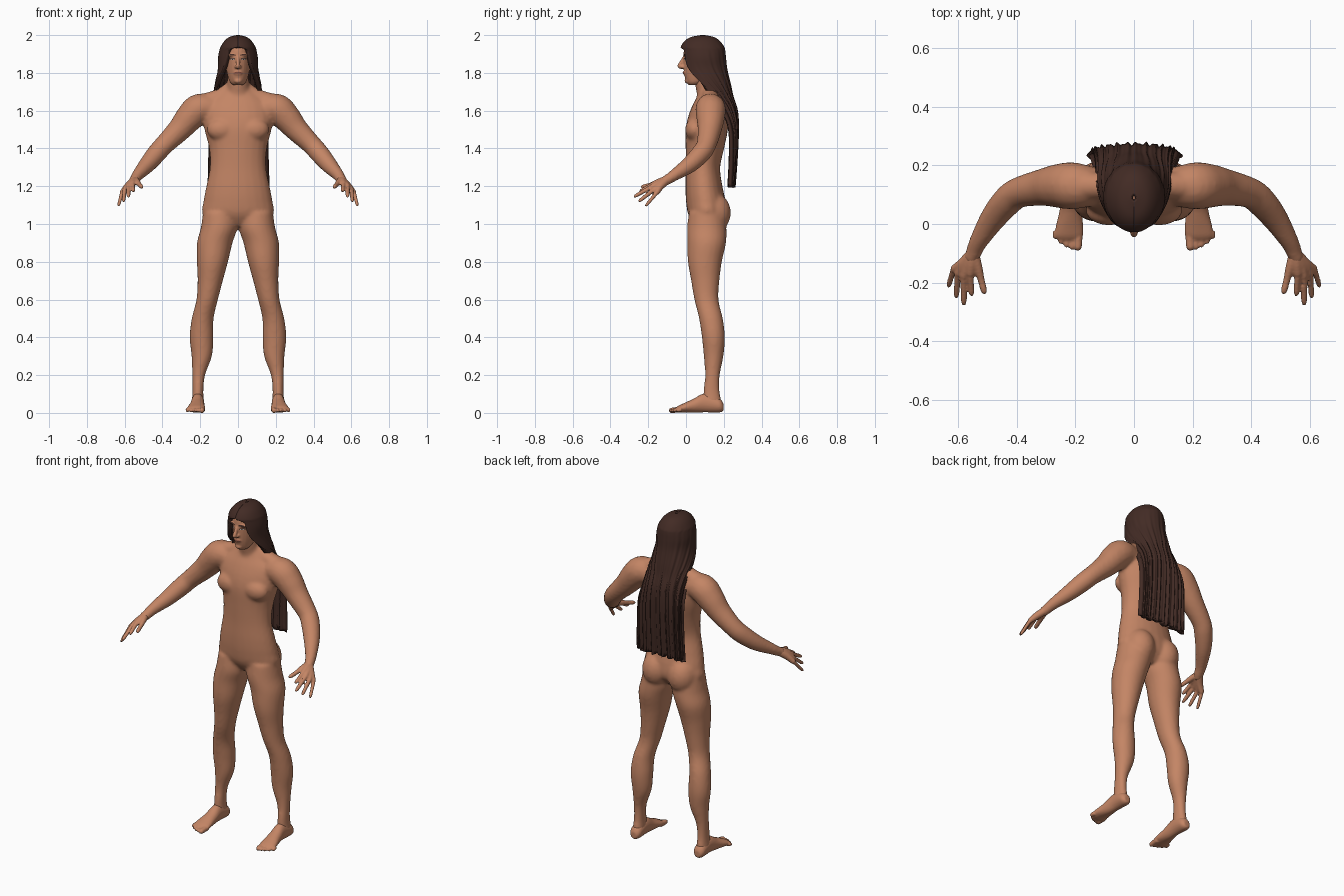
import bpy, bmesh, math
from mathutils import Vector

cube = bpy.data.objects.get("Cube")
if cube:
    bpy.data.objects.remove(cube)


def material(name, rgb):
    m = bpy.data.materials.new(name)
    m.use_nodes = True
    m.diffuse_color = (*rgb, 1)
    b = m.node_tree.nodes["Principled BSDF"]
    b.inputs["Base Color"].default_value = (*rgb, 1)
    b.inputs["Roughness"].default_value = 0.7
    return m


skin = material("skin", (0.55, 0.235, 0.13))
brown = material("hair_brown", (0.055, 0.024, 0.018))
lip = material("lip", (0.38, 0.13, 0.08))
white = material("eye_white", (0.6, 0.55, 0.5))


def smooth_rows(rows, steps):
    """Catmull-Rom interpolation through rows of numbers."""
    out = []
    for i in range(len(rows) - 1):
        a, b, c, d = (rows[max(0, min(len(rows) - 1, i + k))] for k in (-1, 0, 1, 2))
        for s in range(steps):
            t = s / steps
            out.append([0.5 * (2 * q + (r - p) * t + (2 * p - 5 * q + 4 * r - w) * t * t
                               + (3 * q - p - 3 * r + w) * t ** 3)
                        for p, q, r, w in zip(a, b, c, d)])
    return out + [list(rows[-1])]


def loft(bm, rings, n=24):
    """Closed skin over rings given as (centre, u axis, v axis)."""
    loops = []
    for c, u, v in rings:
        loops.append([bm.verts.new(c + u * math.cos(math.tau * k / n) + v * math.sin(math.tau * k / n))
                      for k in range(n)])
    faces = [bm.faces.new(loops[0]), bm.faces.new(loops[-1])]
    for a, b in zip(loops, loops[1:]):
        faces += [bm.faces.new((a[k], a[(k + 1) % n], b[(k + 1) % n], b[k])) for k in range(n)]
    bmesh.ops.recalc_face_normals(bm, faces=faces)


def column(bm, rows, side=1):
    """Stack of horizontal ellipses: z, x, y, rx, ry."""
    loft(bm, [(Vector((x * side, y, z)), Vector((rx, 0, 0)), Vector((0, ry, 0)))
              for z, x, y, rx, ry in smooth_rows(rows, 5)])


def tube(bm, rows, side=1):
    """Round limb along a path: x, y, z, radius."""
    pts = smooth_rows(rows, 5)
    pos = [Vector((p[0] * side, p[1], p[2])) for p in pts]
    rings = []
    for i, p in enumerate(pos):
        d = (pos[min(i + 1, len(pos) - 1)] - pos[max(i - 1, 0)]).normalized()
        u = d.orthogonal().normalized() if i == 0 else (u - d * u.dot(d)).normalized()
        rings.append((p, u * pts[i][3], d.cross(u) * pts[i][3]))
    loft(bm, rings, 16)


def digit(bm, a, b, r, side):
    """Finger or toe with a rounded tip ending at b."""
    a, b = Vector(a), Vector(b)
    tube(bm, [(*a.lerp(b, t), r * k) for t, k in ((0, 1.1), (0.5, 1), (0.85, 0.9), (1, 0.45))], side)


def ball(bm, centre, radii, side=1):
    x, y, z = centre
    new = bmesh.ops.create_uvsphere(bm, u_segments=20, v_segments=12, radius=1)["verts"]
    for v in new:
        v.co = Vector((x * side + v.co.x * radii[0], y + v.co.y * radii[1], z + v.co.z * radii[2]))


def make(name, bm, mat):
    me = bpy.data.meshes.new(name)
    bm.to_mesh(me)
    bm.free()
    me.materials.append(mat)
    me.shade_smooth()
    ob = bpy.data.objects.new(name, me)
    bpy.context.collection.objects.link(ob)
    return ob


def fuse(ob, voxel, rounds):
    """Blend overlapping volumes into one soft skin."""
    m = ob.modifiers.new("fuse", 'REMESH')
    m.mode, m.voxel_size, m.use_smooth_shade = 'VOXEL', voxel, True
    s = ob.modifiers.new("soften", 'SMOOTH')
    s.factor, s.iterations = 0.5, rounds


# Body: torso, neck, chest, buttocks, legs and arms
bm = bmesh.new()
column(bm, [(0.99, 0, .11, .08, .06), (1.05, 0, .112, .184, .1), (1.12, 0, .105, .183, .105),
            (1.2, 0, .095, .168, .098), (1.3, 0, .09, .149, .091), (1.4, 0, .1, .153, .102),
            (1.5, 0, .11, .178, .112), (1.57, 0, .118, .188, .106), (1.63, 0, .125, .175, .09),
            (1.68, 0, .125, .12, .065), (1.72, 0, .12, .06, .05)])
tube(bm, [(0, .135, 1.62, .075), (0, .118, 1.7, .063), (0, .1, 1.77, .057), (0, .1, 1.83, .055)])
for s in (1, -1):
    ball(bm, (.085, .045, 1.5), (.08, .05, .06), s)
    ball(bm, (.085, .145, 1.06), (.085, .093, .105), s)
    tube(bm, [(.02, .13, 1.73, .04), (.09, .13, 1.675, .045), (.2, .13, 1.635, .05)], s)
    column(bm, [(1.06, .095, .11, .09, .095), (.98, .1, .11, .097, .104), (.9, .123, .11, .094, .102),
                (.8, .135, .1, .082, .09), (.7, .147, .102, .067, .075), (.6, .163, .108, .057, .064),
                (.5, .187, .132, .058, .063), (.4, .193, .145, .063, .061), (.3, .192, .146, .054, .052),
                (.2, .208, .14, .034, .039), (.12, .212, .135, .029, .043), (.05, .213, .14, .033, .05)], s)
    tube(bm, [(.11, .125, 1.61, .06), (.2, .13, 1.612, .08), (.255, .13, 1.565, .076), (.31, .125, 1.5, .064),
              (.39, .108, 1.42, .053), (.43, .08, 1.375, .052), (.48, .02, 1.315, .045),
              (.53, -.06, 1.26, .032), (.545, -.095, 1.237, .028), (.56, -.125, 1.22, .026)], s)
fuse(make("body", bm, skin), 0.009, 8)

# Head with nose, brow, lips and ears
bm = bmesh.new()
column(bm, [(1.735, 0, .045, .025, .03), (1.75, 0, .052, .042, .048), (1.78, 0, .072, .054, .079),
            (1.82, 0, .084, .063, .096), (1.87, 0, .09, .068, .104), (1.92, 0, .092, .07, .103),
            (1.96, 0, .092, .062, .085), (1.98, 0, .09, .035, .05)])
tube(bm, [(0, -.008, 1.885, .009), (0, -.022, 1.86, .01), (0, -.034, 1.836, .012), (0, -.02, 1.828, .009)])
ball(bm, (0, -.003, 1.8), (.024, .012, .014))
ball(bm, (0, .008, 1.758), (.022, .016, .015))
for s in (1, -1):
    ball(bm, (.011, -.018, 1.832), (.009, .011, .008), s)
    ball(bm, (.028, .004, 1.893), (.028, .016, .009), s)
    ball(bm, (.066, .085, 1.85), (.01, .018, .03), s)
head = make("head", bm, skin)
fuse(head, 0.005, 3)

# Hands and feet
for s, label in ((1, "left"), (-1, "right")):
    bm = bmesh.new()
    for knuckle, tip, r in (((.558, -.172, 1.213), (.553, -.245, 1.172), .0105),
                            ((.58, -.18, 1.198), (.58, -.277, 1.143), .011),
                            ((.6, -.172, 1.18), (.606, -.252, 1.118), .0105),
                            ((.615, -.155, 1.165), (.633, -.215, 1.094), .0095)):
        tube(bm, [(.548, -.1, 1.233, .022), ((.55 + knuckle[0]) / 2, -.135, (1.235 + knuckle[2]) / 2, .02),
                  (*knuckle, .014)], s)
        digit(bm, knuckle, tip, r, s)
    tube(bm, [(.548, -.1, 1.235, .02), (.533, -.145, 1.222, .016), (.521, -.19, 1.207, .012),
              (.512, -.225, 1.198, .011), (.508, -.238, 1.194, .006)], s)
    fuse(make(label + "_hand", bm, skin), 0.005, 2)

    bm = bmesh.new()
    loft(bm, [(Vector((x * s, y, z)), Vector((rx, 0, 0)), Vector((0, 0, rz))) for y, x, z, rx, rz in smooth_rows(
        [(.198, .213, .03, .018, .02), (.175, .213, .04, .034, .038), (.1, .213, .053, .034, .05),
         (.04, .216, .038, .039, .037), (-.01, .22, .027, .047, .025), (-.04, .222, .02, .048, .018),
         (-.055, .222, .016, .036, .011)], 5)])
    for i in range(5):
        x = .19 + .019 * i
        digit(bm, (x, -.025, .018), (x + .002, -.09 + .0025 * i * i, .012), .015 if i == 0 else .0105, s)
    fuse(make(label + "_foot", bm, skin), 0.005, 2)

# Long hair: an arc opening around the face, falling into a sheet down the back
bm = bmesh.new()
rows = smooth_rows([(2.0, .008, .09, .01, 180), (1.99, .045, .087, .06, 180), (1.97, .071, .086, .092, 180),
                    (1.94, .091, .087, .114, 180), (1.92, .098, .09, .117, 150), (1.88, .105, .092, .119, 145),
                    (1.82, .107, .095, .122, 131), (1.74, .122, .115, .12, 103), (1.68, .131, .145, .102, 84),
                    (1.6, .137, .2, .07, 78), (1.5, .143, .245, .03, 80), (1.35, .146, .252, .016, 80),
                    (1.2, .15, .246, .01, 80)], 5)
cols, grid = 96, []
for i, (z, rx, cy, ry, arc) in enumerate(rows):
    line = []
    fall = min(1, max(0, (1.97 - z) / .4))
    for k in range(cols + 1):
        t = 2 * k / cols - 1
        a = t * math.radians(min(arc, 180))
        lock = fall * (.004 * math.sin(t * 38) + .003 * math.sin(t * 61 + 1))
        hem = .008 * math.sin(t * 23) * max(0, (1.4 - z) / .2)
        line.append(bm.verts.new(((rx + lock * .5) * math.sin(a), cy + ry * math.cos(a) + lock, z + hem)))
    grid.append(line)
for a, b in zip(grid, grid[1:]):
    for k in range(cols):
        bm.faces.new((a[k], a[k + 1], b[k + 1], b[k]))
hair = make("long_hair", bm, brown)
m = hair.modifiers.new("thickness", 'SOLIDIFY')
m.thickness, m.offset = 0.025, -1

# Painted face details laid onto the head surface
bpy.context.view_layer.update()
surface = head.evaluated_get(bpy.context.evaluated_depsgraph_get())


def face_plate(name, x, z, w, h, arch, lift, mat):
    bm = bmesh.new()
    bmesh.ops.create_grid(bm, x_segments=12, y_segments=4, size=1)
    for v in bm.verts:
        u, t = v.co.x, v.co.y
        px, pz = x + w * u, z + h * t * math.sqrt(max(0.04, 1 - u * u)) + arch * (1 - u * u)
        hit, loc, _, _ = surface.ray_cast(Vector((px, -1, pz)), Vector((0, 1, 0)))
        v.co = Vector((px, (loc.y if hit else 0) - lift, pz))
    bmesh.ops.recalc_face_normals(bm, faces=bm.faces)
    if sum(f.normal.y for f in bm.faces) > 0:
        bmesh.ops.reverse_faces(bm, faces=bm.faces)
    make(name, bm, mat)


for s, label in ((1, "left"), (-1, "right")):
    face_plate(label + "_eyebrow", .031 * s, 1.892, .021, .0045, .004, .002, brown)
    face_plate(label + "_eyelashes", .03 * s, 1.873, .015, .0055, .001, .0015, brown)
    face_plate(label + "_eye", .03 * s, 1.872, .011, .0032, 0, .0025, white)
    face_plate(label + "_iris", .03 * s, 1.872, .0035, .0035, 0, .0035, brown)
face_plate("lips", 0, 1.8, .025, .007, 0, .0015, lip)
face_plate("mouth_line", 0, 1.8, .022, .0012, 0, .0025, brown)
